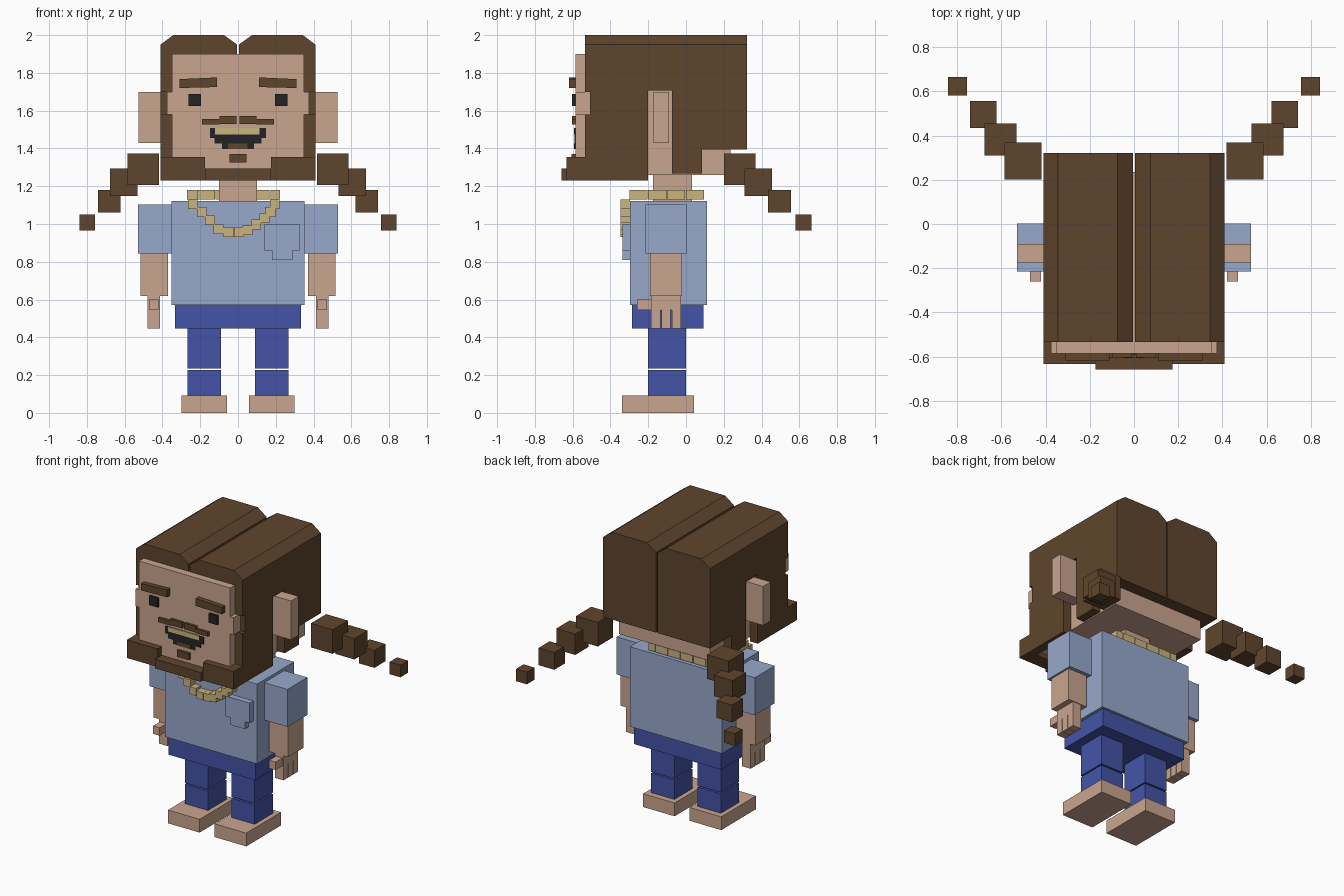
import bpy, bmesh


def material(name, r, g, b):
    m = bpy.data.materials.new(name)
    lin = [((c / 255 + 0.055) / 1.055) ** 2.4 for c in (r, g, b)]
    m.diffuse_color = (*lin, 1)
    return m


BROWN = material("brown hair", 95, 69, 45)
SKIN = material("skin", 202, 165, 143)
SHIRT = material("light blue shirt", 151, 169, 203)
JEANS = material("blue trousers", 68, 84, 167)
GOLD = material("gold", 201, 181, 127)
DARK = material("near black", 36, 36, 38)


def prism(bm, pts, axis, a, b, flip=False):
    """Extrude a profile along x (pts are y,z) or y (pts are x,z)."""
    def co(p, d):
        v = [d, p[0], p[1]] if axis == "x" else [p[0], d, p[1]]
        if flip:
            v[0] = -v[0]
        return v
    lo = [bm.verts.new(co(p, a)) for p in pts]
    hi = [bm.verts.new(co(p, b)) for p in pts]
    bm.faces.new(lo)
    bm.faces.new(hi)
    for i in range(len(pts)):
        j = (i + 1) % len(pts)
        bm.faces.new((lo[i], lo[j], hi[j], hi[i]))


def part(name, mat, prisms, mirror=False):
    bm = bmesh.new()
    for flip in ((False, True) if mirror else (False,)):
        for p in prisms:
            prism(bm, *p, flip=flip)
    bmesh.ops.recalc_face_normals(bm, faces=bm.faces)
    me = bpy.data.meshes.new(name)
    bm.to_mesh(me)
    bm.free()
    me.materials.append(mat)
    ob = bpy.data.objects.new(name, me)
    bpy.context.collection.objects.link(ob)
    return ob


def box(x0, x1, y0, y1, z0, z1):
    return ([(x0, z0), (x1, z0), (x1, z1), (x0, z1)], "y", y0, y1)


def cube(x, y, z, s):
    h = s / 2
    return box(x - h, x + h, y - h, y + h, z - h, z + h)


# Feet, legs and hips
part("feet", SKIN, [box(.058, .30, -.338, .042, 0, .092)], True)
part("legs", JEANS, [box(.09, .268, -.20, 0, .092, .226),
                     box(.09, .268, -.20, 0, .236, .447)], True)
part("hips", JEANS, [box(-.333, .333, -.285, .093, .447, .57)])

# Shirt with sleeves and chest pocket
part("shirt", SHIRT, [box(-.353, .353, -.296, .11, .57, 1.123)])
part("sleeves", SHIRT, [box(.353, .53, -.215, .003, .843, 1.103)], True)
part("pocket", SHIRT, [([(.14, 1), (.325, 1), (.325, .86), (.288, .86),
                         (.288, .81), (.18, .81), (.18, .86), (.14, .86)],
                        "y", -.337, -.296)])

# Arms, hands and fingers
part("forearms", SKIN, [box(.37, .517, -.19, -.022, .62, .843)], True)
hand = [box(.412, .478, -.185, -.026, .545, .62)]
for y0 in (-.185, -.13, -.075):
    hand.append(box(.412, .478, y0, y0 + .049, .447, .545))
part("hands", SKIN, hand, True)
part("thumbs", SKIN, [box(.42, .47, -.26, -.185, .545, .6)], True)

# Neck, head, temples and ears
part("neck", SKIN, [box(-.1, .1, -.174, .032, 1.123, 1.26)])
part("head", SKIN, [box(-.35, .35, -.586, .235, 1.26, 1.9)])
part("temples", SKIN, [box(.35, .375, -.586, -.507, 1.58, 1.70)], True)
part("ears", SKIN, [box(.35, .528, -.173, -.09, 1.43, 1.70)], True)

# Hair: parted crown, back and side walls cut out around the ears
bevel = [(.41, 1.95), (.343, 2), (.074, 2), (.005, 1.95)]
part("hair_crown", BROWN,
     [([(.005, 1.9), (.41, 1.9)] + bevel, "y", -.534, .235)], True)
part("hair_back", BROWN,
     [([(.005, 1.395), (.41, 1.395)] + bevel, "y", .235, .322)], True)
side = [(-.534, 1.9), (.235, 1.9), (.235, 1.395), (.085, 1.395), (.085, 1.268),
        (-.074, 1.268), (-.074, 1.708), (-.2, 1.708), (-.2, 1.23),
        (-.633, 1.23), (-.633, 1.355), (-.534, 1.355), (-.534, 1.58),
        (-.507, 1.58), (-.507, 1.70), (-.534, 1.70)]
part("hair_sides", BROWN, [(side, "x", .35, .41)], True)

# Beard
part("beard_sides", BROWN, [box(.175, .35, -.633, -.534, 1.23, 1.355)], True)
part("beard_centre", BROWN, [box(-.175, .175, -.658, -.534, 1.23, 1.294)])
part("chin_tuft", BROWN, [box(-.046, .046, -.605, -.586, 1.325, 1.37)])

# Pigtails: shrinking cubes trailing outwards
part("pigtails", BROWN, [cube(.502, .285, 1.289, .167), cube(.604, .382, 1.222, .145),
                         cube(.682, .495, 1.121, .12), cube(.798, .622, 1.008, .084)], True)

# Face details
part("eyebrows", BROWN, [([(.11, 1.725), (.31, 1.72), (.31, 1.767), (.11, 1.776)],
                          "y", -.62, -.586)], True)
part("eyes", DARK, [box(.195, .262, -.603, -.586, 1.625, 1.688)], True)
part("moustache", BROWN, [box(.098, .19, -.603, -.586, 1.526, 1.556),
                          box(.008, .098, -.603, -.586, 1.53, 1.572)], True)
part("mouth", DARK, [([(0, 1.507), (.148, 1.507), (.148, 1.455), (.125, 1.455),
                       (.125, 1.425), (.085, 1.425), (.085, 1.397), (0, 1.397)],
                      "y", -.589, -.585)], True)
part("teeth", GOLD, [box(-.122, .115, -.592, -.588, 1.475, 1.507)])
part("tongue", BROWN, [box(-.052, .05, -.592, -.588, 1.397, 1.425)])

# Necklace: links around the neck, with a hanging front loop
ring = []
for i in range(4):
    y = -.30 + .1 * i
    ring += [box(-.27, -.22, y, y + .096, 1.13, 1.18),
             box(.172, .222, y, y + .096, 1.13, 1.18)]
    x = -.216 + .097 * i
    ring.append(box(x, x + .093, .048, .096, 1.13, 1.18))
part("necklace_ring", GOLD, ring)
loop = [(-.24, 1.105), (-.192, 1.063), (-.148, 1.02), (-.104, .972), (-.05, .956),
        (.004, .957), (.05, .967), (.097, .998), (.14, 1.03), (.172, 1.063), (.195, 1.105)]
part("necklace_loop", GOLD, [cube(x, -.322, z, .052) for x, z in loop])
